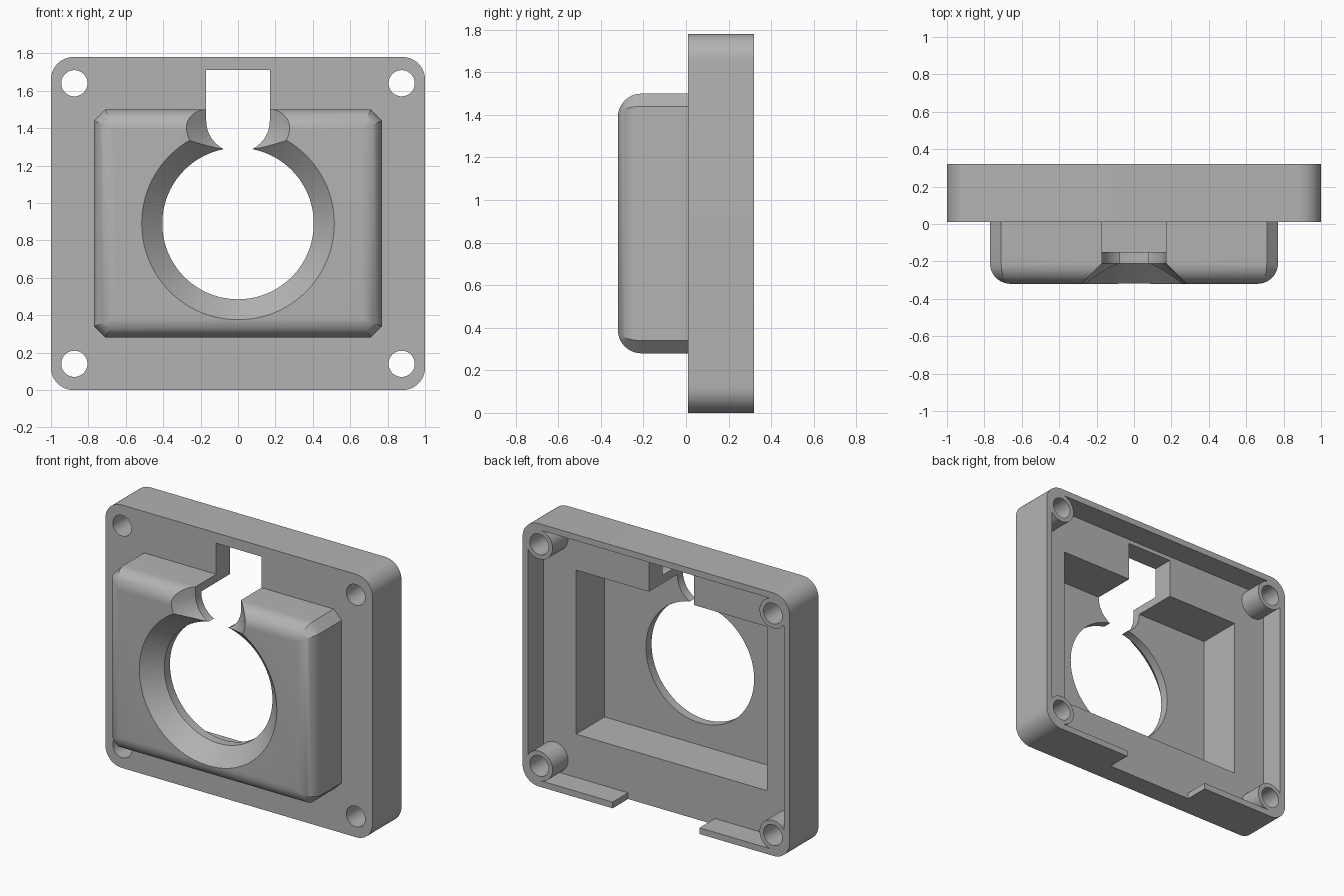
import bpy, bmesh
from math import sin, cos, pi, sqrt

if "Cube" in bpy.data.objects:
    bpy.data.objects.remove(bpy.data.objects["Cube"], do_unlink=True)

MID = 0.89          # height of the centre
FRONT, BACK = -0.32, 0.32
PLATE_FRONT, PLATE_INNER, CAVITY_FRONT = 0.01, 0.155, -0.15
FILLET = 0.11
STEPS = 10

grey = bpy.data.materials.new("grey plastic")
grey.use_nodes = True
grey.diffuse_color = (0.45, 0.45, 0.45, 1)
grey.node_tree.nodes["Principled BSDF"].inputs["Base Color"].default_value = grey.diffuse_color


# Outlines in the x-z plane
def arc(x, z, r, start, end, n):
    return [(x + r * cos(start + (end - start) * i / n),
             z + r * sin(start + (end - start) * i / n)) for i in range(n + 1)]


def circle(x, z, r, n=48):
    return arc(x, z, r, 0, 2 * pi, n)[:-1]


def rectangle(x0, x1, z0, z1):
    return [(x0, z0), (x1, z0), (x1, z1), (x0, z1)]


def rounded(w, h, r):
    corners = [(1, 1), (-1, 1), (-1, -1), (1, -1)]
    return [p for i, (sx, sz) in enumerate(corners)
            for p in arc(sx * (w - r), MID + sz * (h - r), r, i * pi / 2, (i + 1) * pi / 2, 12)]


def chamfered(d):
    w, h = 0.77 - d, 0.61 - d
    c = max(0.06 - d * (2 - sqrt(2)), 0.0005)
    return [(sx * x, MID + sz * z) for sx, sz, flip in
            ((1, 1, 0), (-1, 1, 1), (-1, -1, 0), (1, -1, 1))
            for x, z in ([(w, h - c), (w - c, h)][::-1 if flip else 1])]


def slot_outline(d):
    r = 0.17 + d
    return arc(0, 1.44, r, pi, 2 * pi, 32) + [(r, 1.71), (-r, 1.71)]


def hole_outline(d):
    return circle(0, MID, 0.405 + d, 96)


# Loft a stack of (y, outline) rings into a closed solid
def loft(name, rings):
    bm = bmesh.new()
    loops = [[bm.verts.new((x, y, z)) for x, z in pts] for y, pts in rings]
    for a, b in zip(loops, loops[1:]):
        for i in range(len(a)):
            j = (i + 1) % len(a)
            bm.faces.new((a[i], a[j], b[j], b[i]))
    bm.faces.new(loops[0])
    bm.faces.new(loops[-1])
    bmesh.ops.recalc_face_normals(bm, faces=bm.faces)
    mesh = bpy.data.meshes.new(name)
    bm.to_mesh(mesh)
    bm.free()
    mesh.materials.append(grey)
    ob = bpy.data.objects.new(name, mesh)
    bpy.context.collection.objects.link(ob)
    return ob


def prism(name, pts, y0, y1):
    return loft(name, [(y0, pts), (y1, pts)])


# Opening that flares outward in a quarter round at the front
def flared(name, outline, end):
    rings = [(FRONT - 0.05, outline(FILLET))]
    for i in range(STEPS + 1):
        t = i / STEPS * pi / 2
        rings.append((FRONT + FILLET * sin(t), outline(FILLET * (1 - cos(pi / 2 - t)))))
    return loft(name, rings + [(end, outline(0))])


def combine(target, other, operation):
    mod = target.modifiers.new(operation, 'BOOLEAN')
    mod.operation, mod.object, mod.solver = operation, other, 'EXACT'
    bpy.context.view_layer.objects.active = target
    bpy.ops.object.modifier_apply(modifier=mod.name)
    bpy.data.objects.remove(other, do_unlink=True)


# Flange plate with its rear pocket
housing = prism("housing", rounded(1, MID, 0.12), PLATE_FRONT, BACK)
combine(housing, prism("pocket", rounded(0.958, MID - 0.042, 0.08), PLATE_INNER, 0.5), 'DIFFERENCE')

# Screw posts in the corners
screws = [(sx * 0.875, MID + sz * 0.75) for sx in (-1, 1) for sz in (-1, 1)]
for x, z in screws:
    combine(housing, prism("post", circle(x, z, 0.1), 0.08, BACK), 'UNION')

# Raised box with rounded front edges
rings = []
for i in range(STEPS + 1):
    t = i / STEPS * pi / 2
    rings.append((FRONT + FILLET * (1 - sin(t)), chamfered(FILLET * (1 - cos(t)))))
box = loft("box", [(0.1, chamfered(0))] + rings)
combine(housing, box, 'UNION')

# Hollow behind the box, and the round opening and cable slot
combine(housing, prism("cavity", rectangle(-0.715, 0.715, 0.335, 1.445), CAVITY_FRONT, 0.25), 'DIFFERENCE')
combine(housing, flared("round opening", hole_outline, 0.1), 'DIFFERENCE')
combine(housing, flared("slot", slot_outline, 0.25), 'DIFFERENCE')

# Screw holes and the notch in the bottom rim
for x, z in screws:
    combine(housing, prism("screw hole", circle(x, z, 0.07), -0.1, 0.5), 'DIFFERENCE')
combine(housing, prism("notch", rectangle(-0.325, 0.325, -0.1, 0.1), PLATE_INNER, 0.5), 'DIFFERENCE')

# Smooth the rounds, keep the edges sharp
bpy.ops.object.select_all(action='DESELECT')
housing.select_set(True)
bpy.context.view_layer.objects.active = housing
bpy.ops.object.shade_smooth_by_angle(angle=0.5)
